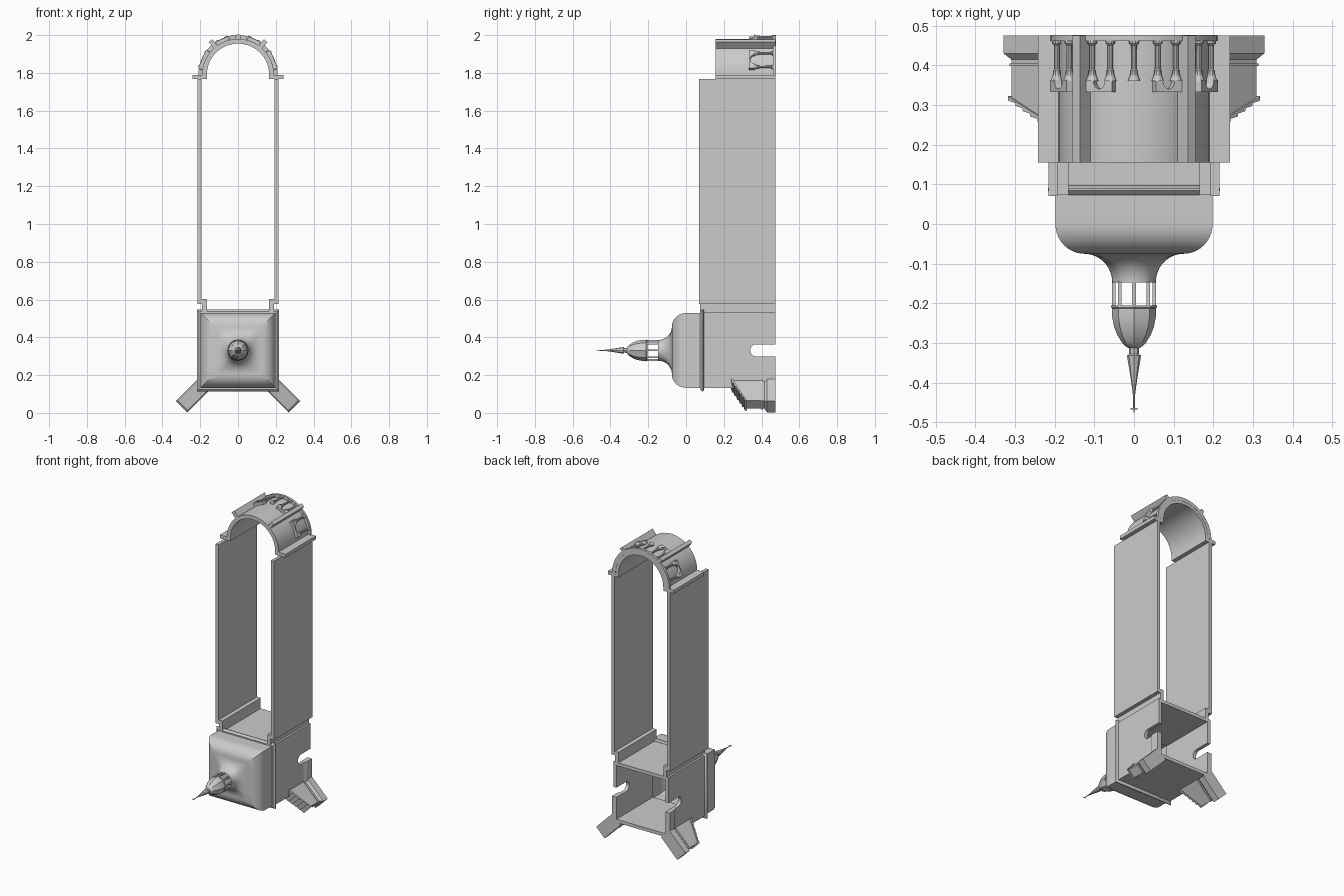
import bpy, bmesh, math
from mathutils import Vector
from math import sin, cos, pi, radians, sqrt

if "Cube" in bpy.data.objects:
    bpy.data.objects.remove(bpy.data.objects["Cube"])

ZC = 0.331     # tower axis height
ZA = 1.79      # apse arch centre height


def make(name, bm, smooth=True):
    bmesh.ops.recalc_face_normals(bm, faces=bm.faces)
    me = bpy.data.meshes.new(name)
    bm.to_mesh(me)
    bm.free()
    ob = bpy.data.objects.new(name, me)
    bpy.context.collection.objects.link(ob)
    if smooth:
        bpy.ops.object.select_all(action='DESELECT')
        ob.select_set(True)
        bpy.context.view_layer.objects.active = ob
        bpy.ops.object.shade_smooth_by_angle(angle=radians(30))
    return ob


def prism(name, poly, t0, t1, f, smooth=False):
    """Extrude a 2D outline from t0 to t1; f maps (a, b, t) to 3D."""
    bm = bmesh.new()
    lo = [bm.verts.new(f(a, b, t0)) for a, b in poly]
    hi = [bm.verts.new(f(a, b, t1)) for a, b in poly]
    n = len(poly)
    bm.faces.new(lo)
    bm.faces.new(hi[::-1])
    for i in range(n):
        j = (i + 1) % n
        bm.faces.new((lo[i], lo[j], hi[j], hi[i]))
    return make(name, bm, smooth)


def box(name, x0, x1, y0, y1, z0, z1):
    return prism(name, [(x0, z0), (x1, z0), (x1, z1), (x0, z1)], y0, y1,
                 lambda a, b, t: Vector((a, t, b)))


def loft(name, rings, n, cx, cz, caps=True, phase=0.0):
    """Rings (radius, y, squareness) around an axis along y."""
    bm = bmesh.new()
    rows = []
    for r, y, sq in rings:
        row = []
        for i in range(n):
            a = 2 * pi * i / n + phase
            k = r * ((1 - sq) + sq / max(abs(cos(a)), abs(sin(a))))
            row.append(bm.verts.new((cx + k * cos(a), y, cz + k * sin(a))))
        rows.append(row)
    for p, q in zip(rows, rows[1:]):
        for i in range(n):
            j = (i + 1) % n
            bm.faces.new((p[i], p[j], q[j], q[i]))
    if caps:
        bm.faces.new(rows[0])
        bm.faces.new(rows[-1][::-1])
    return make(name, bm)


def half_ring(name, r0, r1, y0, y1, n=32):
    arc = [(cos(pi * i / n), sin(pi * i / n)) for i in range(n + 1)]
    poly = [(r1 * c, r1 * s) for c, s in arc] + [(r0 * c, r0 * s) for c, s in arc[::-1]]
    return prism(name, poly, y0, y1, lambda a, b, t: Vector((a, t, ZA + b)), True)


# Tower body: floor, ceiling and notched side walls
box("tower_floor", -0.2, 0.2, 0.09, 0.475, 0.131, 0.153)
box("tower_ceiling", -0.2, 0.2, 0.09, 0.475, 0.51, 0.532)
notch = [(0.372 - 0.032 * sin(pi * i / 10), ZC - 0.032 * cos(pi * i / 10)) for i in range(11)]
wall = ([(0.09, 0.131), (0.475, 0.131), (0.475, ZC - 0.032)] + notch
        + [(0.475, ZC + 0.032), (0.475, 0.532), (0.09, 0.532)])
for sd, tag in ((-1, "left"), (1, "right")):
    prism(f"tower_wall_{tag}", wall, 0.18 * sd, 0.203 * sd,
          lambda a, b, t: Vector((t, a, b)))
    # plinth on the side wall
    prism(f"tower_plinth_{tag}", [(0.2, 0.395), (0.213, 0.422), (0.213, 0.475), (0.2, 0.475)],
          0.14, ZC - 0.032, lambda a, b, t: Vector((sd * a, b, t)))
    # stepped gutter between tower and nave
    prism(f"nave_bracket_{tag}",
          [(0.165, 0.532), (0.19, 0.532), (0.19, 0.576), (0.215, 0.576), (0.215, 0.602), (0.165, 0.602)],
          0.073, 0.475, lambda a, b, t: Vector((sd * a, t, b)))
    # nave wall
    box(f"nave_wall_{tag}", sd * 0.193, sd * 0.215, 0.07, 0.475, 0.576, 1.768)
    # flange at the foot of the apse
    box(f"apse_flange_{tag}", sd * 0.165, sd * 0.242, 0.155, 0.475, 1.767, 1.79)

# Cornice and bell-shaped dome
loft("cornice", [(0.198, 0.097, 1), (0.21, 0.095, 1), (0.217, 0.09, 1), (0.217, 0.084, 1),
                 (0.206, 0.073, 1), (0.197, 0.073, 1)], 4, 0, ZC, False, pi / 4)
rings = [(0.198, 0.09, 1)]
for i in range(11):
    t = pi / 2 * i / 10
    rings.append((0.125 + 0.073 * cos(t), -0.075 * sin(t), 1))
for i in range(1, 13):
    t = pi / 2 * i / 12
    r = 0.125 - 0.07 * sin(t)
    rings.append((r, -0.147 + 0.072 * cos(t), max(0, min(1, (r - 0.055) / 0.055))))
rings.append((0.002, -0.147, 0))
loft("dome", rings, 32, 0, ZC, False)

# Lantern posts, cap and spire
for i in range(8):
    a = pi / 4 * i
    px, pz = 0.051 * cos(a), ZC + 0.051 * sin(a)
    loft(f"lantern_post_{i + 1}", [(0.0045, -0.145, 1), (0.0045, -0.21, 1)], 4, px, pz, True, pi / 4)
loft("lantern_cap", [(0.05, -0.205, 0), (0.058, -0.206, 0), (0.058, -0.21, 0), (0.055, -0.213, 0),
                     (0.055, -0.235, 0), (0.05, -0.26, 0), (0.042, -0.28, 0), (0.031, -0.298, 0),
                     (0.02, -0.309, 0), (0.013, -0.313, 0), (0.012, -0.328, 0), (0.018, -0.332, 0),
                     (0.017, -0.337, 0), (0.013, -0.36, 0), (0.006, -0.405, 0), (0.003, -0.43, 0),
                     (0.0015, -0.475, 0)], 8, 0, ZC)
box("spire_crossbar", -0.009, 0.009, -0.468, -0.464, ZC - 0.0015, ZC + 0.0015)

# Diagonal corner buttresses with stepped roofs
H = 1 / sqrt(2)
for sd, tag in ((-1, "left"), (1, "right")):
    def diag(s, y, n, sd=sd):
        return Vector((sd * (0.2 + (s + n) * H), y, 0.131 + (n - s) * H))

    def roof_y(s):
        return 0.318 - 0.5 * (0.13 - s)

    prism(f"buttress_body_{tag}", [(-0.03, 0.44), (0.124, 0.44), (0.124, 0.32), (-0.03, roof_y(-0.03) + 0.006)],
          -0.03, 0.03, diag)
    prism(f"buttress_band_{tag}", [(-0.03, 0.398), (0.128, 0.398), (0.128, 0.404), (-0.03, 0.404)],
          -0.033, 0.033, diag)
    # foot with a sloped upper edge
    bm = bmesh.new()
    rows = [[bm.verts.new(diag(s, y, n)) for s, n in ((-0.03, -w), (e, -w), (e, w), (-0.03, w))]
            for w, e, y in ((0.03, 0.125, 0.415), (0.043, 0.139, 0.43), (0.043, 0.139, 0.475))]
    for p, q in zip(rows, rows[1:]):
        for i in range(4):
            bm.faces.new((p[i], p[(i + 1) % 4], q[(i + 1) % 4], q[i]))
    bm.faces.new(rows[0])
    bm.faces.new(rows[-1][::-1])
    make(f"buttress_foot_{tag}", bm, False)
    # overlapping roof courses
    saw = []
    steps = 6
    for i in range(steps):
        s0 = -0.03 + 0.16 * i / steps
        s1 = -0.03 + 0.16 * (i + 1) / steps
        saw += [(s0, roof_y(s0)), (s1, roof_y(s1) - 0.007)]
    saw += [(0.13, roof_y(0.13) + 0.004), (-0.03, roof_y(-0.03) + 0.01)]
    prism(f"buttress_roof_{tag}", saw, -0.037, 0.037, diag)

# Apse: half-round wall, base rail, pilasters
half_ring("apse_wall", 0.165, 0.19, 0.155, 0.475)
half_ring("apse_rail", 0.185, 0.21, 0.461, 0.476)


def radial(deg):
    """Map (tangent, y, radius) at an angle from vertical."""
    a = radians(deg)
    return lambda u, y, r: Vector((r * sin(a) + u * cos(a), y, ZA + r * cos(a) - u * sin(a)))


for deg in (-39, 39):
    prism(f"apse_pilaster_{'left' if deg < 0 else 'right'}",
          [(-0.012, 0.155), (0.012, 0.155), (0.012, 0.475), (-0.012, 0.475)], 0.185, 0.232, radial(deg))

# Dwarf gallery: columns with bell capitals
for k, deg in enumerate((-78, -55, -32, -17.5, 0, 17.5, 32, 55, 78)):
    a = radians(deg)
    loft(f"gallery_column_{k + 1}",
         [(0.012, 0.463, 0), (0.012, 0.455, 0), (0.007, 0.45, 0), (0.0065, 0.39, 0), (0.009, 0.387, 0),
          (0.009, 0.382, 0), (0.011, 0.372, 0), (0.016, 0.36, 0)], 10, 0.199 * sin(a), ZA + 0.199 * cos(a))

# Small arches joining the column pairs
for k, (deg, w, r) in enumerate(((-66.5, 0.052, 0.026), (-25, 0.036, 0.016), (25, 0.036, 0.016), (66.5, 0.052, 0.026))):
    arc = [(-r * cos(pi * i / 10), 0.361 - 0.021 * sin(pi * i / 10)) for i in range(11)]
    poly = [(-w, 0.333), (-w, 0.363), (-r, 0.363)] + arc + [(r, 0.363), (w, 0.363), (w, 0.333)]
    prism(f"gallery_arch_{k + 1}", poly, 0.178, 0.208, radial(deg))
